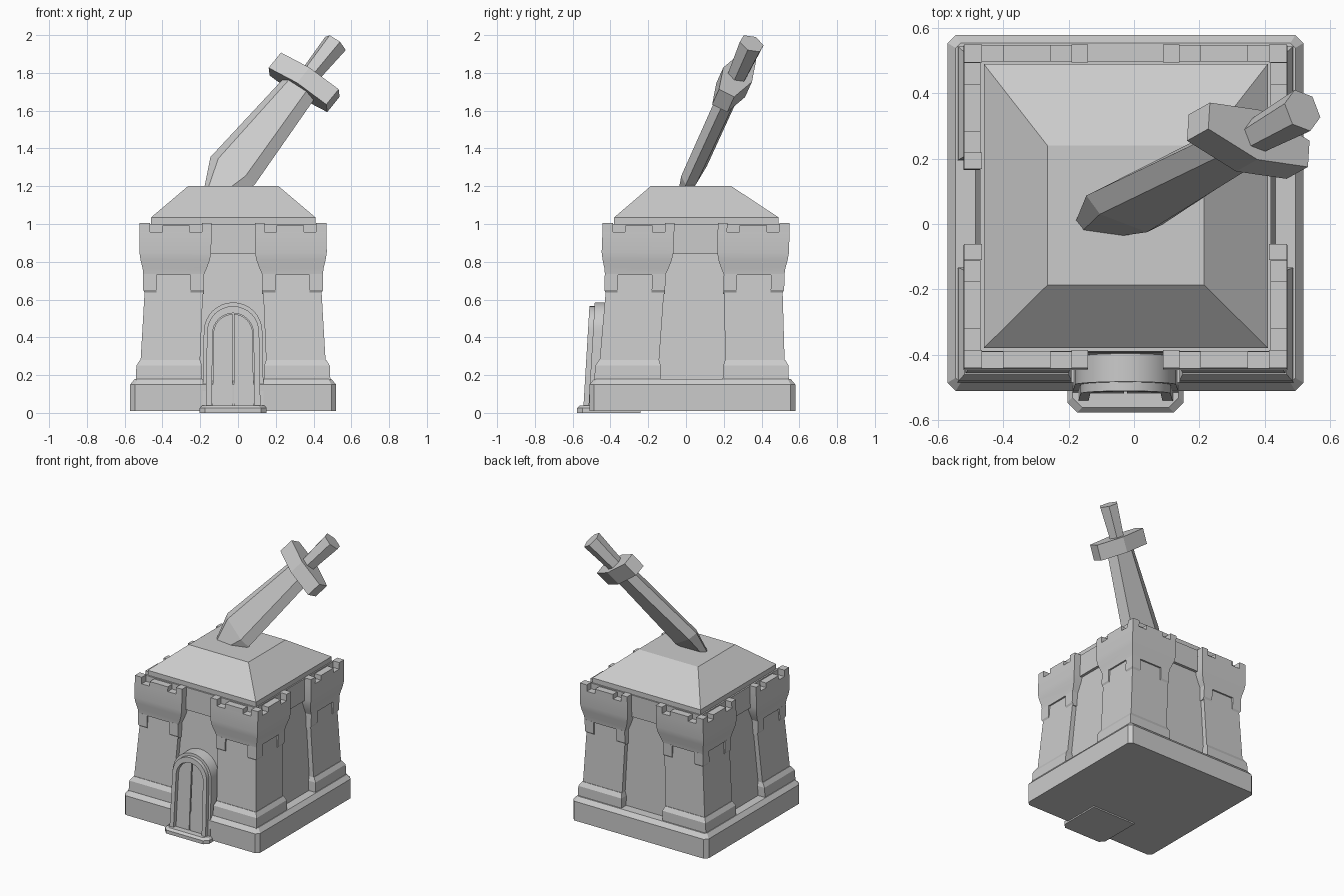
import bpy, bmesh, math
from mathutils import Vector

cube = bpy.data.objects.get("Cube")
if cube:
    bpy.data.objects.remove(cube, do_unlink=True)

stone = bpy.data.materials.new("grey_stone")
stone.use_nodes = True
GREY = (0.6, 0.6, 0.6, 1)
stone.diffuse_color = GREY
stone.node_tree.nodes["Principled BSDF"].inputs["Base Color"].default_value = GREY

CX = -0.026


def lean(p):
    """Place a tower-space point; the tower tilts slightly backwards."""
    return Vector((p[0] + CX, p[1] + 0.03 + 0.03 * (p[2] - 0.2), p[2]))


def loft(name, rings, place=Vector, smooth=False):
    """Closed solid through a stack of rings with equal point counts."""
    bm = bmesh.new()
    loops = [[bm.verts.new(place(p)) for p in ring] for ring in rings]
    n = len(loops[0])
    bm.faces.new(loops[0])
    bm.faces.new(loops[-1])
    for a, b in zip(loops, loops[1:]):
        for i in range(n):
            j = (i + 1) % n
            bm.faces.new((a[i], a[j], b[j], b[i]))
    bmesh.ops.recalc_face_normals(bm, faces=bm.faces)
    mesh = bpy.data.meshes.new(name)
    bm.to_mesh(mesh)
    bm.free()
    mesh.materials.append(stone)
    obj = bpy.data.objects.new(name, mesh)
    bpy.context.collection.objects.link(obj)
    if smooth:
        bpy.ops.object.select_all(action="DESELECT")
        obj.select_set(True)
        bpy.context.view_layer.objects.active = obj
        bpy.ops.object.shade_smooth_by_angle(angle=math.radians(35))
    return obj


def rect(x0, x1, y0, y1, z):
    return [(x0, y0, z), (x1, y0, z), (x1, y1, z), (x0, y1, z)]


def cut_square(h, c, z):
    k = h - c
    return [(-k, -h, z), (k, -h, z), (h, -k, z), (h, k, z),
            (k, h, z), (-k, h, z), (-h, k, z), (-h, -k, z)]


# Base slab with cut corners and a sloped top rim
loft("base", [cut_square(0.545, 0.025, 0.01), cut_square(0.545, 0.025, 0.15),
              cut_square(0.52, 0.015, 0.18)], lambda p: Vector((p[0] + CX, p[1] + 0.034, p[2])))

# Recessed walls between the corner towers, then the hipped roof
loft("lower_walls", [rect(-h, h, -h, h, z) for h, z in ((0.46, 0.17), (0.425, 0.84))], lean)
loft("upper_walls", [rect(-h, h, -h, h, z) for h, z in ((0.445, 0.84), (0.445, 1.0))], lean)
loft("roof", [rect(-0.46, 0.41, -0.38, 0.49, 0.99), rect(-0.46, 0.41, -0.38, 0.49, 1.035),
              rect(-0.265, 0.215, -0.187, 0.24, 1.2)])


# Four corner towers
def corner_part(name, sx, sy, levels, smooth=False):
    """Levels are (x inner, x outer, y inner, y outer, z)."""
    loft(name, [rect(a * sx, b * sx, c * sy, d * sy, z) for a, b, c, d, z in levels], lean, smooth)


def square(levels):
    return [(a, b, a, b, z) for a, b, z in levels]


for ns, sy in (("front", -1), ("back", 1)):
    for ew, sx in (("left", 1), ("right", -1)):
        tag = ns + "_" + ew
        corner_part("plinth_" + tag, sx, sy,
                    square([(0.165, 0.515, 0.17), (0.165, 0.512, 0.25), (0.175, 0.493, 0.28)]))
        corner_part("pilaster_" + tag, sx, sy, square([(0.175, 0.49, 0.27), (0.155, 0.462, 0.75)]))
        corner_part("turret_" + tag, sx, sy,
                    square([(0.155, 0.475, 0.73), (0.14, 0.479, 0.765), (0.123, 0.49, 0.81),
                            (0.116, 0.496, 0.85), (0.115, 0.495, 0.958)]), True)
        # Hanging corbels: one on the corner, one near each inner edge
        spans = [((0.405, 0.476), (0.405, 0.476)),
                 ((0.154, 0.225), (0.39, 0.476)), ((0.39, 0.476), (0.154, 0.225))]
        for i, ((a, b), (c, d)) in enumerate(spans):
            e = 0.012
            corner_part(f"corbel_{tag}_{i}", sx, sy,
                        [(a, b - (e if b > 0.4 else 0), c, d - (e if d > 0.4 else 0), 0.63),
                         (a, b, c, d, 0.65), (a, b, c, d, 0.735)])
        # Merlons along both outer edges
        inner, outer = 0.44, 0.495
        runs = [((inner, outer), (inner, outer), 1.005)]
        for span, top in (((0.23, 0.375), 0.992), ((0.115, 0.165), 1.005)):
            runs += [(span, (inner, outer), top), ((inner, outer), span, top)]
        for i, (xs, ys, top) in enumerate(runs):
            corner_part(f"merlon_{tag}_{i}", sx, sy, [(*xs, *ys, 0.95), (*xs, *ys, top)])


# Arched doorway, leaning back slightly
def arch(w, top, bottom=0.03, steps=16):
    spring = top - w
    pts = [(-w * 1.05, bottom), *[(-w * math.cos(math.pi * i / steps),
                                  spring + w * math.sin(math.pi * i / steps))
                                 for i in range(steps + 1)], (w * 1.05, bottom)]
    return pts


def door_y(depth, z):
    return depth + 0.06 * z


def arch_slab(name, w, top, front, back):
    pts = arch(w, top)
    loft(name, [[(x + CX, door_y(front, z), z) for x, z in pts],
                [(x + CX, back, z) for x, z in pts]], smooth=True)


def arch_ring(name, w_out, top_out, w_in, top_in, front, back):
    """Hollow arch built as a square section swept over the opening."""
    rings = []
    for (xo, zo), (xi, zi) in zip(arch(w_out, top_out), arch(w_in, top_in)):
        rings.append([(xo + CX, door_y(front, zo), zo), (xi + CX, door_y(front, zi), zi),
                      (xi + CX, back, zi), (xo + CX, back, zo)])
    loft(name, rings, smooth=True)


arch_ring("door_surround", 0.155, 0.585, 0.12, 0.55, -0.518, -0.36)
arch_ring("door_frame", 0.138, 0.565, 0.108, 0.528, -0.545, -0.36)
arch_slab("door_back", 0.125, 0.55, -0.505, -0.36)
for side, s in (("left", 1), ("right", -1)):
    half = [(x, z) for x, z in arch(0.104, 0.523) if x * s > 0.004]
    half += [(0.004 * s, 0.523), (0.004 * s, 0.03)] if s > 0 else []
    if s > 0:
        half = half[-1:] + half[-2:-1] + half[:-2]
    else:
        half += [(-0.004, 0.523), (-0.004, 0.03)]
    loft("door_leaf_" + side, [[(x + CX, door_y(-0.522, z), z) for x, z in half],
                               [(x + CX, -0.44, z) for x, z in half]])


# Doorstep with clipped front corners and a sloped rim
def step_ring(inset, z):
    w, f, c = 0.178 - inset, -0.577 + inset, 0.03
    return [(CX + x, y, z) for x, y in ((-w, -0.24), (-w, f + c), (c - w, f),
                                       (w - c, f), (w, f + c), (w, -0.24))]


loft("doorstep", [step_ring(0, 0), step_ring(0, 0.025), step_ring(0.015, 0.04)])

# Giant sword stuck in the roof: axes along, across and through the blade
GUARD = Vector((0.35, 0.255, 1.75))
along = Vector((0.59, 0.33, 0.73)).normalized()
across = Vector((0.81, -0.305, -0.506))
across = (across - along * across.dot(along)).normalized()
through = along.cross(across)


def sword(p):
    return GUARD + across * p[0] + through * p[1] + along * p[2]


def blade_ring(w, flat, t, z):
    return [(-w, 0, z), (-flat, -t, z), (flat, -t, z), (w, 0, z), (flat, t, z), (-flat, t, z)]


loft("blade", [blade_ring(0.012, 0.004, 0.01, -0.91), blade_ring(0.145, 0.09, 0.045, -0.64),
               blade_ring(0.1, 0.055, 0.05, 0)], sword)


def guard_ring(k, z):
    return [(-0.19, -0.045, z), (0, -0.085 * k, z), (0.19, -0.045, z),
            (0.19, 0.045, z), (0, 0.085 * k, z), (-0.19, 0.045, z)]


loft("crossguard", [guard_ring(1, -0.055), guard_ring(1, 0.055)], sword)


def grip_ring(r, z):
    return [(r * math.cos(math.pi * i / 3), r * math.sin(math.pi * i / 3), z) for i in range(6)]


loft("grip", [grip_ring(0.054, 0.04), grip_ring(0.068, 0.28)], sword)
